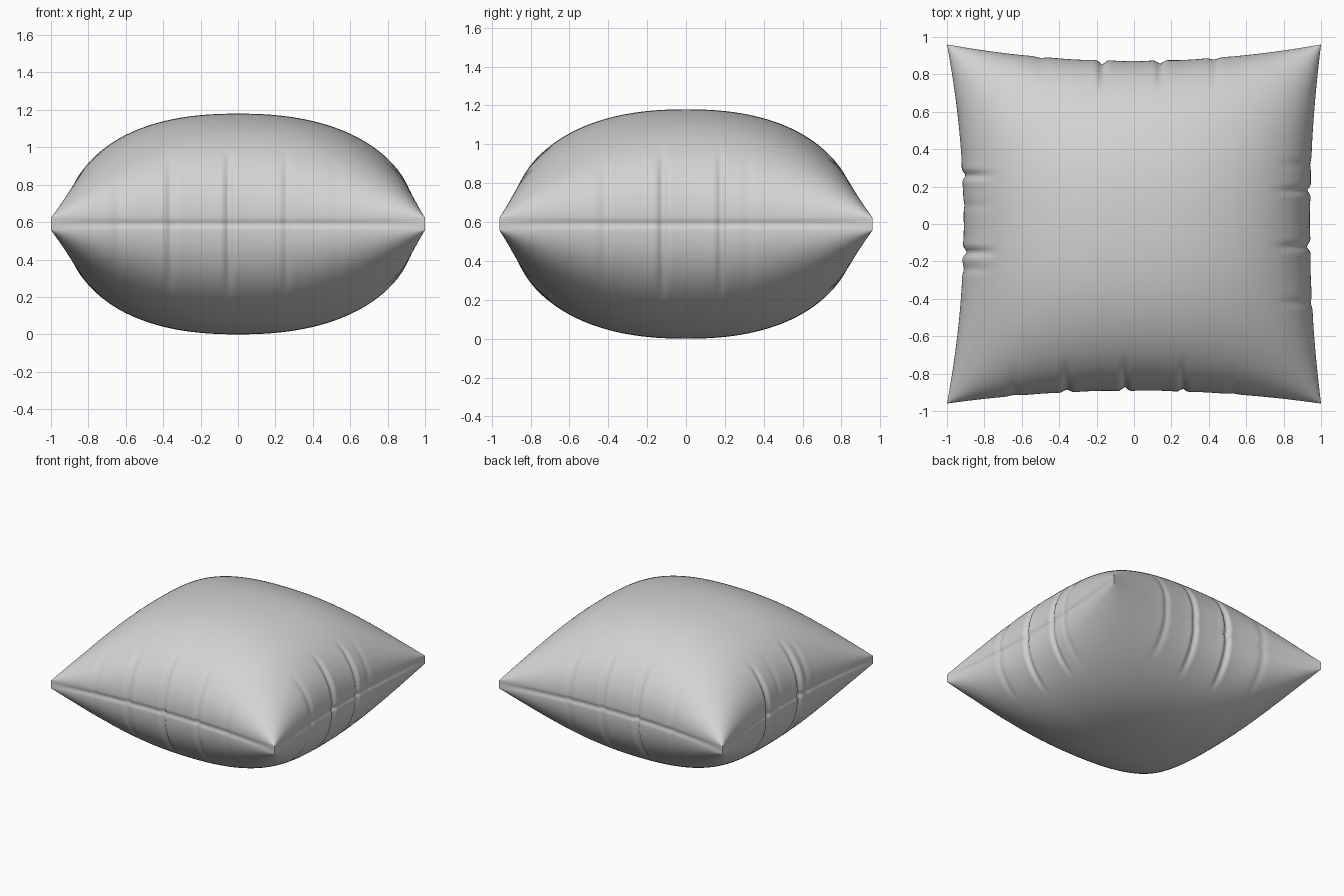
import bpy
import bmesh
import math

if "Cube" in bpy.data.objects:
    bpy.data.objects.remove(bpy.data.objects["Cube"], do_unlink=True)

SEGMENTS = 190
MID_Z = 0.59       # height of the seam
SEAM = 0.032       # half thickness of the seam band
HALF_DEPTH = 0.96  # half size along y

# Creases per side: (position along the side, depth, width)
CREASES = {
    "front": [(-0.36, 0.018, 0.022), (-0.05, 0.024, 0.018), (0.26, 0.018, 0.018),
              (-0.64, 0.006, 0.03), (0.53, 0.004, 0.03)],
    "back": [(-0.17, 0.026, 0.02), (0.14, 0.02, 0.02), (0.43, 0.01, 0.025),
             (-0.5, 0.006, 0.03)],
    "left": [(0.18, 0.02, 0.018), (-0.12, 0.022, 0.02), (-0.42, 0.008, 0.025),
             (0.32, 0.006, 0.025)],
    "right": [(0.26, 0.02, 0.02), (-0.15, 0.024, 0.02), (-0.24, 0.008, 0.025),
              (0.1, 0.005, 0.025)],
}


def make_material(name, colour):
    mat = bpy.data.materials.new(name)
    mat.use_nodes = True
    mat.diffuse_color = colour
    mat.node_tree.nodes["Principled BSDF"].inputs["Base Color"].default_value = colour
    return mat


def spread(s):
    """Pack grid lines closer together towards the edges."""
    s = max(-1.0, min(1.0, s))
    return s * (1.5 - 0.5 * s * s)


def puff(u):
    """Rounded cross-section of the stuffing."""
    return max(0.0, 1 - abs(u) ** 2.3) ** 0.48


def pinch(along, edge, creases):
    """Inward depth of the creases of one side, fading away from the seam."""
    t = max(0.0, min(1.0, (edge - 0.76) / 0.22))
    fade = t * t * (3 - 2 * t)
    total = 0.0
    for centre, depth, width in creases:
        d = ((along - centre) / width) ** 2
        total += depth * (math.exp(-d) - 0.22 * math.exp(-d / 8))
    return total * fade


# Upper half: a grid puffed up, with sides and corners drawn in
bm = bmesh.new()
bmesh.ops.create_grid(bm, x_segments=SEGMENTS, y_segments=SEGMENTS, size=1)
params = {}
for vert in bm.verts:
    u, v = spread(vert.co.x), spread(vert.co.y)
    params[vert] = (u, v)
    vert.co.x = u * (1 - (0.075 - 0.015 * u) * (1 - v * v))
    vert.co.y = HALF_DEPTH * v * (1 - (0.083 + 0.01 * v) * (1 - u * u))
    corner = 1 - 0.2 * (u * v) ** 2
    vert.co.z = SEAM + (MID_Z - SEAM) * puff(u) * puff(v) * corner
bm.normal_update()

# Creases running across the seam
for vert, (u, v) in params.items():
    x, y = vert.co.x, vert.co.y
    depth = (pinch(x, -v, CREASES["front"]) + pinch(x, v, CREASES["back"])
             + pinch(y, u, CREASES["left"]) + pinch(y, -u, CREASES["right"]))
    if vert.is_boundary:
        sx = u if abs(u) > 0.9999 else 0
        sy = v if abs(v) > 0.9999 else 0
        vert.co.x -= sx * depth
        vert.co.y -= sy * depth
    else:
        vert.co -= vert.normal * depth

# Seam: the border turns in to a shallow groove that runs out at the corners
border = [e for e in bm.edges if e.is_boundary]
for level, inset in ((0.024, 0.001), (0.016, 0.003), (0.008, 0.003), (0.0, 0.001)):
    ring = bmesh.ops.extrude_edge_only(bm, edges=border)["geom"]
    for vert in (g for g in ring if isinstance(g, bmesh.types.BMVert)):
        nearness = min(abs(vert.co.x), abs(vert.co.y) / HALF_DEPTH)
        scale = 1 - inset * (1 - nearness ** 6)
        vert.co.x *= scale
        vert.co.y *= scale
        vert.co.z = level
    border = [g for g in ring if isinstance(g, bmesh.types.BMEdge) and g.is_boundary]

# Lower half
bmesh.ops.mirror(bm, geom=bm.verts[:] + bm.edges[:] + bm.faces[:],
                 axis='Z', merge_dist=0.00001)
bmesh.ops.remove_doubles(bm, verts=[v for v in bm.verts if abs(v.co.z) < 0.00001],
                         dist=0.00001)
bmesh.ops.recalc_face_normals(bm, faces=bm.faces[:])
bmesh.ops.translate(bm, verts=bm.verts[:], vec=(0, 0, MID_Z))
for face in bm.faces:
    face.smooth = True

mesh = bpy.data.meshes.new("pillow")
bm.to_mesh(mesh)
bm.free()
mesh.materials.append(make_material("light grey fabric", (0.65, 0.65, 0.65, 1)))
pillow = bpy.data.objects.new("pillow", mesh)
bpy.context.collection.objects.link(pillow)
